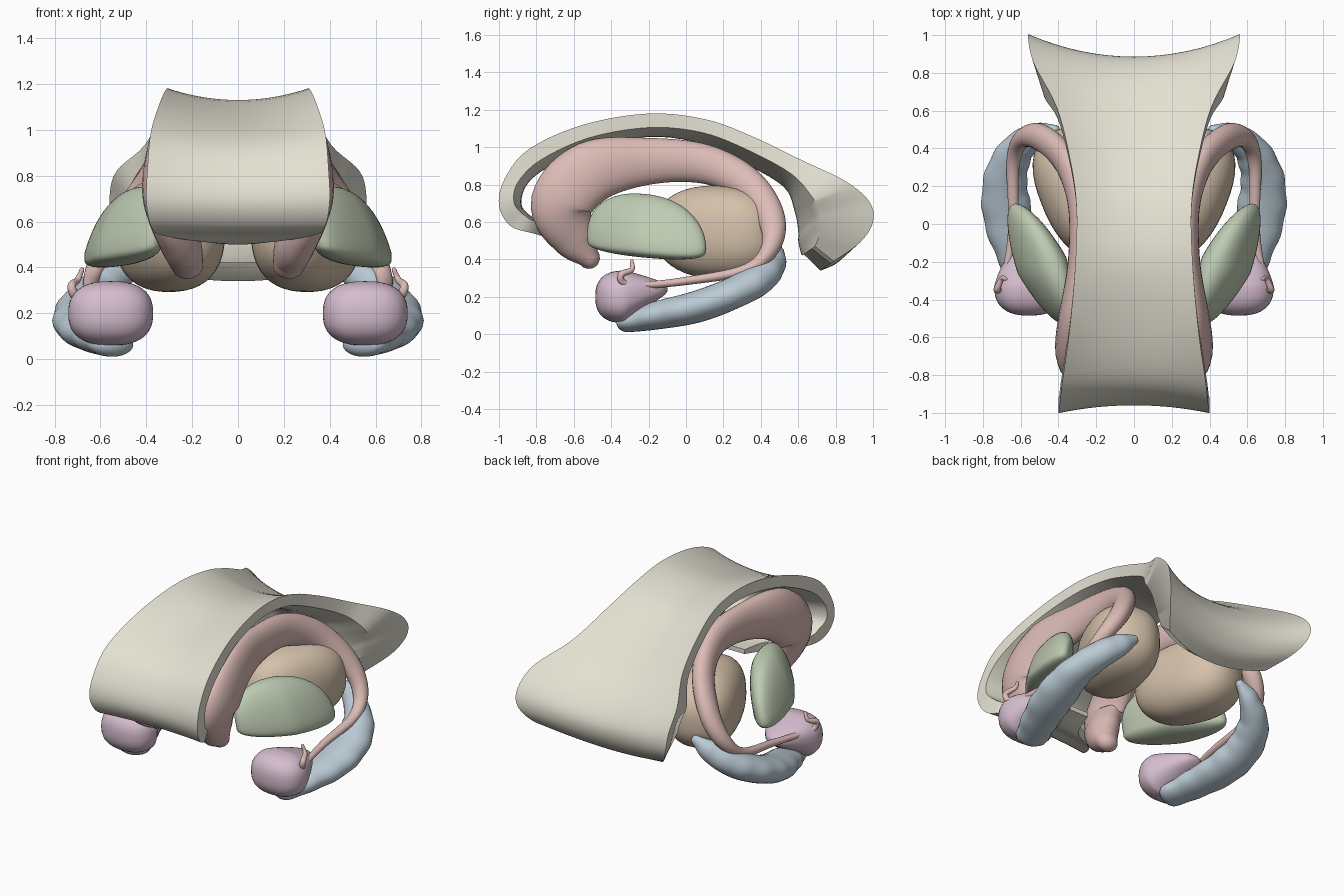
import bpy, bmesh, math
from mathutils import Vector, Matrix

if "Cube" in bpy.data.objects:
    bpy.data.objects.remove(bpy.data.objects["Cube"])


def finish(name, bm, color, mirror=True, angle=45):
    bmesh.ops.recalc_face_normals(bm, faces=bm.faces)
    me = bpy.data.meshes.new(name)
    bm.to_mesh(me)
    bm.free()
    ob = bpy.data.objects.new(name, me)
    bpy.context.collection.objects.link(ob)
    mat = bpy.data.materials.new(name + "_color")
    mat.diffuse_color = (*color, 1)
    mat.use_nodes = True
    mat.node_tree.nodes["Principled BSDF"].inputs["Base Color"].default_value = mat.diffuse_color
    me.materials.append(mat)
    bpy.ops.object.select_all(action='DESELECT')
    ob.select_set(True)
    bpy.context.view_layer.objects.active = ob
    bpy.ops.object.shade_smooth_by_angle(angle=math.radians(angle))
    if mirror:
        ob.modifiers.new("other_side", 'MIRROR')
    return ob


def spline(pts, n):
    """Catmull-Rom through tuples of any length."""
    out = []
    for i in range(len(pts) - 1):
        p0, p1, p2, p3 = (pts[max(0, min(len(pts) - 1, i + k))] for k in (-1, 0, 1, 2))
        for s in range(n):
            t = s / n
            out.append([0.5 * (2 * b + (c - a) * t + (2 * a - 5 * b + 4 * c - d) * t * t
                               + (3 * b - a - 3 * c + d) * t ** 3)
                        for a, b, c, d in zip(p0, p1, p2, p3)])
    out.append(list(pts[-1]))
    return out


def loft(bm, rings):
    rows = [[bm.verts.new(p) for p in r] for r in rings]
    k = len(rows[0])
    for a, b in zip(rows, rows[1:]):
        for j in range(k):
            bm.faces.new((a[j], a[(j + 1) % k], b[(j + 1) % k], b[j]))
    bm.faces.new(rows[0])
    bm.faces.new(rows[-1][::-1])


def tube(name, pts, ref, color, wobble=0, sides=24):
    """Tube along (x, y, z, a, b): b is the radius along ref, a across it."""
    path = spline(pts, 8)
    pos = [Vector(p[:3]) for p in path]
    n = len(path)
    rings = []

    def ring(i, shift, scale):
        t = (pos[min(i + 1, n - 1)] - pos[max(i - 1, 0)]).normalized()
        v = (ref - t * ref.dot(t)).normalized()
        u = t.cross(v)
        a, b = path[i][3] * scale, path[i][4] * scale
        a *= 1 + wobble * math.sin(i * 1.1)
        c = pos[i] + t * shift * min(path[i][3], path[i][4])
        rings.append([c + u * a * math.cos(q) + v * b * math.sin(q)
                      for q in (2 * math.pi * j / sides for j in range(sides))])

    caps = [math.radians(d) for d in (84, 65, 45, 22)]
    for q in caps:
        ring(0, -math.sin(q), math.cos(q))
    for i in range(n):
        ring(i, 0, 1)
    for q in reversed(caps):
        ring(n - 1, math.sin(q), math.cos(q))
    bm = bmesh.new()
    loft(bm, rings)
    return finish(name, bm, color, angle=60)


def blob(name, center, half, power, yaw, color, reshape):
    """Rounded-box ellipsoid, reshaped in unit space, then placed."""
    bm = bmesh.new()
    bmesh.ops.create_uvsphere(bm, u_segments=40, v_segments=24, radius=1)
    rot = Matrix.Rotation(math.radians(yaw), 3, 'Z')
    for v in bm.verts:
        c = v.co / sum(abs(k) ** power for k in v.co) ** (1 / power)
        c = Vector(reshape(*c))
        v.co = Vector(center) + rot @ Vector(k * h for k, h in zip(c, half))
    return finish(name, bm, color, angle=60)


# Arched central sheet: edge y,z / centre y,z / inner centre y,z / half width
arch = [
    (-.52, .53, -.52, .53, -.52, .56, .07),
    (-.68, .51, -.67, .50, -.66, .56, .13),
    (-.82, .54, -.78, .54, -.76, .60, .33),
    (-.94, .58, -.90, .57, -.84, .64, .38),
    (-1.0, .69, -.96, .68, -.88, .70, .40),
    (-.97, .83, -.92, .82, -.85, .80, .395),
    (-.84, .99, -.80, .95, -.74, .89, .38),
    (-.55, 1.12, -.53, 1.06, -.50, .99, .34),
    (-.20, 1.18, -.20, 1.13, -.20, 1.055, .31),
    (.10, 1.15, .10, 1.09, .08, 1.02, .305),
    (.35, 1.06, .33, .99, .30, .92, .34),
    (.62, .93, .58, .86, .52, .79, .41),
    (.85, .82, .76, .74, .58, .66, .53),
    (.98, .71, .87, .60, .60, .55, .56),
    (1.0, .60, .88, .49, .60, .50, .55),
    (.93, .49, .82, .39, .61, .45, .49),
    (.79, .39, .72, .34, .62, .42, .38),
]
U = [j / 8 - 1 for j in range(17)]
rings = []
for ey, ez, cy, cz, iy, iz, w in spline(arch, 5):
    dy, dz = ey - cy, ez - cz
    wi = w * (1 - .9 * max(0, math.hypot(cy - iy, cz - iz) - .08))
    rings.append([(w * u, cy + dy * u * u, cz + dz * u * u) for u in U]
                 + [(wi * u, iy + dy * u * u, iz + dz * u * u) for u in reversed(U)])
bm = bmesh.new()
loft(bm, rings)
finish("central_arch_sheet", bm, (.78, .75, .65), mirror=False)

# C-shaped bodies with thin hooked tails
tube("curved_tail_body", [
    (.22, -.52, .41, .06, .07), (.255, -.60, .52, .125, .09), (.33, -.665, .70, .165, .085),
    (.32, -.50, .87, .165, .08), (.28, -.20, .925, .125, .07), (.28, .10, .91, .105, .07),
    (.36, .33, .80, .09, .065), (.49, .455, .62, .075, .06), (.59, .45, .46, .05, .05),
    (.64, .32, .345, .03, .035), (.64, .0, .285, .022, .025), (.675, -.24, .262, .018, .02),
    (.71, -.335, .275, .018, .02), (.725, -.345, .32, .018, .018),
    (.70, -.29, .345, .014, .014), (.68, -.29, .39, .010, .010),
], Vector((1, 0, 0)), (.72, .50, .47))

# Curved, slightly scalloped lower bodies
tube("lower_crescent", [
    (.55, -.31, .065, .10, .055), (.61, -.16, .10, .115, .075), (.67, .05, .145, .13, .085),
    (.68, .24, .215, .115, .085), (.62, .39, .295, .09, .085), (.51, .475, .38, .06, .07),
    (.42, .50, .44, .025, .03),
], Vector((0, 0, 1)), (.50, .60, .67), wobble=.03)

# Large inner egg-shaped bodies
blob("inner_egg", (.285, .17, .545), (.215, .35, .25), 2.4, -17, (.66, .53, .40),
     lambda x, y, z: (x * (1 + .12 * y), y, z - .08 * y * (z < 0)))

# Flat-bottomed lenses on the outer side
blob("outer_lens", (.50, -.21, .49), (.125, .345, 1), 2.2, -24, (.52, .60, .45),
     lambda x, y, z: (x * (1 - .3 * abs(y)) - (.5 * z if z > 0 else .15 * z),
                      y - .12 * max(z, 0),
                      (.26 * z if z > 0 else math.copysign(abs(z) ** .6, z) * .08) - .03 * y))

# Rounded front nodules with a small rear taper
def nodule(x, y, z):
    t = max(0, y)
    return x * (1 - .3 * t) + .1 * t, y * (1 + .5 * t ** 2), z * (1 - .5 * t) + .3 * t


blob("front_nodule", (.555, -.33, .20), (.185, .155, .14), 2.5, 0, (.67, .51, .62), nodule)
